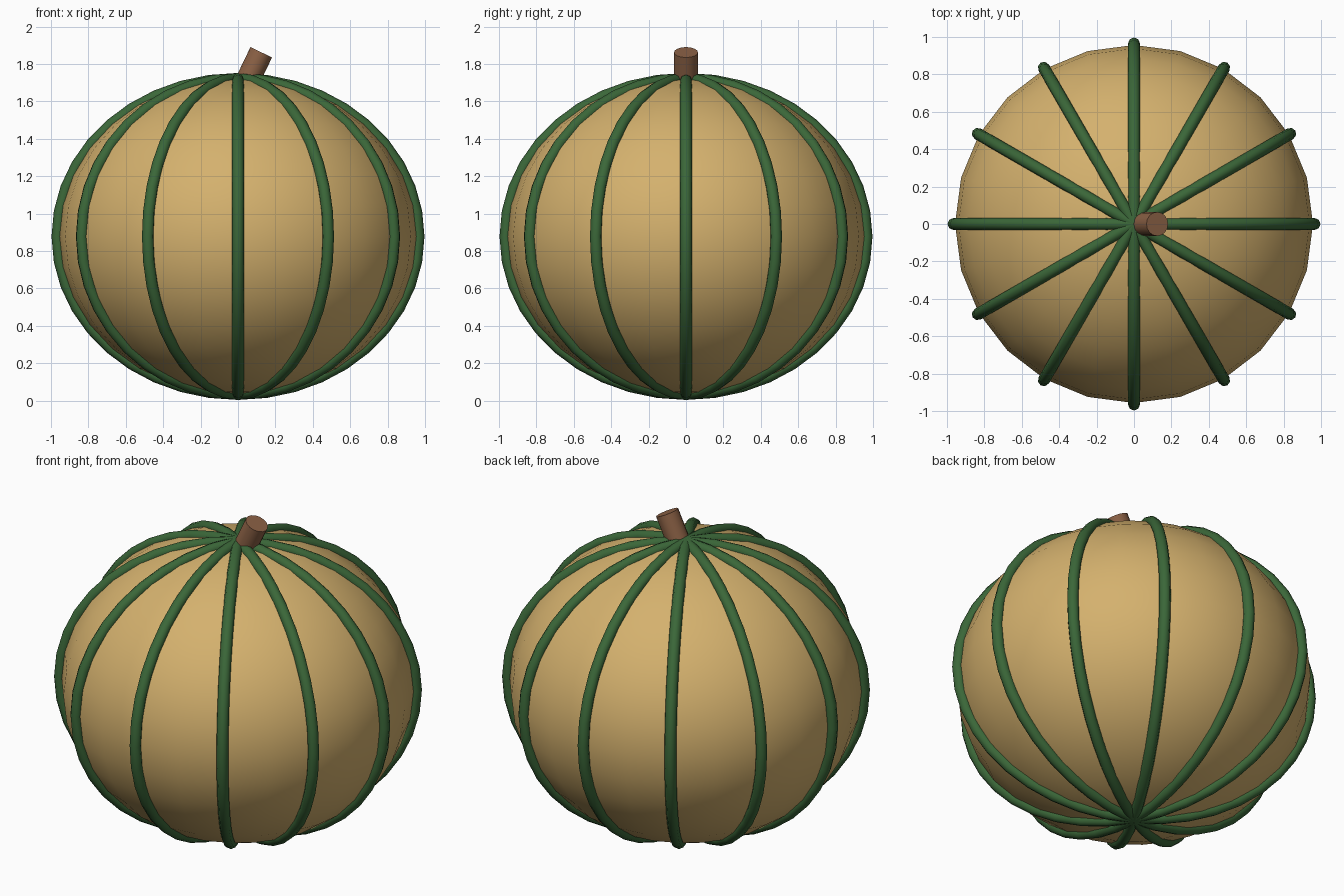
import bpy, math
from mathutils import Matrix

if "Cube" in bpy.data.objects:
    bpy.data.objects.remove(bpy.data.objects["Cube"])

def material(name, rgb):
    m = bpy.data.materials.new(name)
    m.diffuse_color = (*rgb, 1)
    m.use_nodes = True
    m.node_tree.nodes["Principled BSDF"].inputs["Base Color"].default_value = m.diffuse_color
    return m

tan = material("tan rind", (0.66, 0.44, 0.155))
green = material("dark green", (0.043, 0.135, 0.04))
brown = material("stem brown", (0.26, 0.12, 0.06))
CZ = 0.878

# Rind: squashed sphere
bpy.ops.mesh.primitive_uv_sphere_add(segments=24, ring_count=16, radius=1, location=(0, 0, CZ))
body = bpy.context.object
body.name = "melon_body"
body.scale = (0.957, 0.957, 0.848)
body.data.materials.append(tan)
bpy.ops.object.shade_smooth()

# Ribs: twelve tubes from pole to pole
def rib(i, steps=20, r=0.965, h=0.842):
    a = i * math.tau / 12
    c = bpy.data.curves.new("rib", 'CURVE')
    c.dimensions = '3D'
    c.bevel_depth = 0.032
    c.bevel_resolution = 2
    c.use_fill_caps = True
    s = c.splines.new('POLY')
    s.points.add(steps)
    for k, p in enumerate(s.points):
        t = math.pi * k / steps
        q = r * math.sin(t)
        p.co = (q * math.cos(a), q * math.sin(a), CZ + h * math.cos(t), 1)
    s.use_smooth = True
    c.materials.append(green)
    o = bpy.data.objects.new(f"rib_{i + 1}", c)
    bpy.context.collection.objects.link(o)

for i in range(12):
    rib(i)

# Stem: short tilted cylinder
bpy.ops.mesh.primitive_cylinder_add(vertices=16, radius=0.064, depth=0.25,
                                    location=(0.07, 0, 1.75), rotation=(0, 0.45, 0))
stem = bpy.context.object
stem.name = "stem"
stem.data.materials.append(brown)
bpy.ops.object.shade_smooth_by_angle(angle=math.radians(40))
